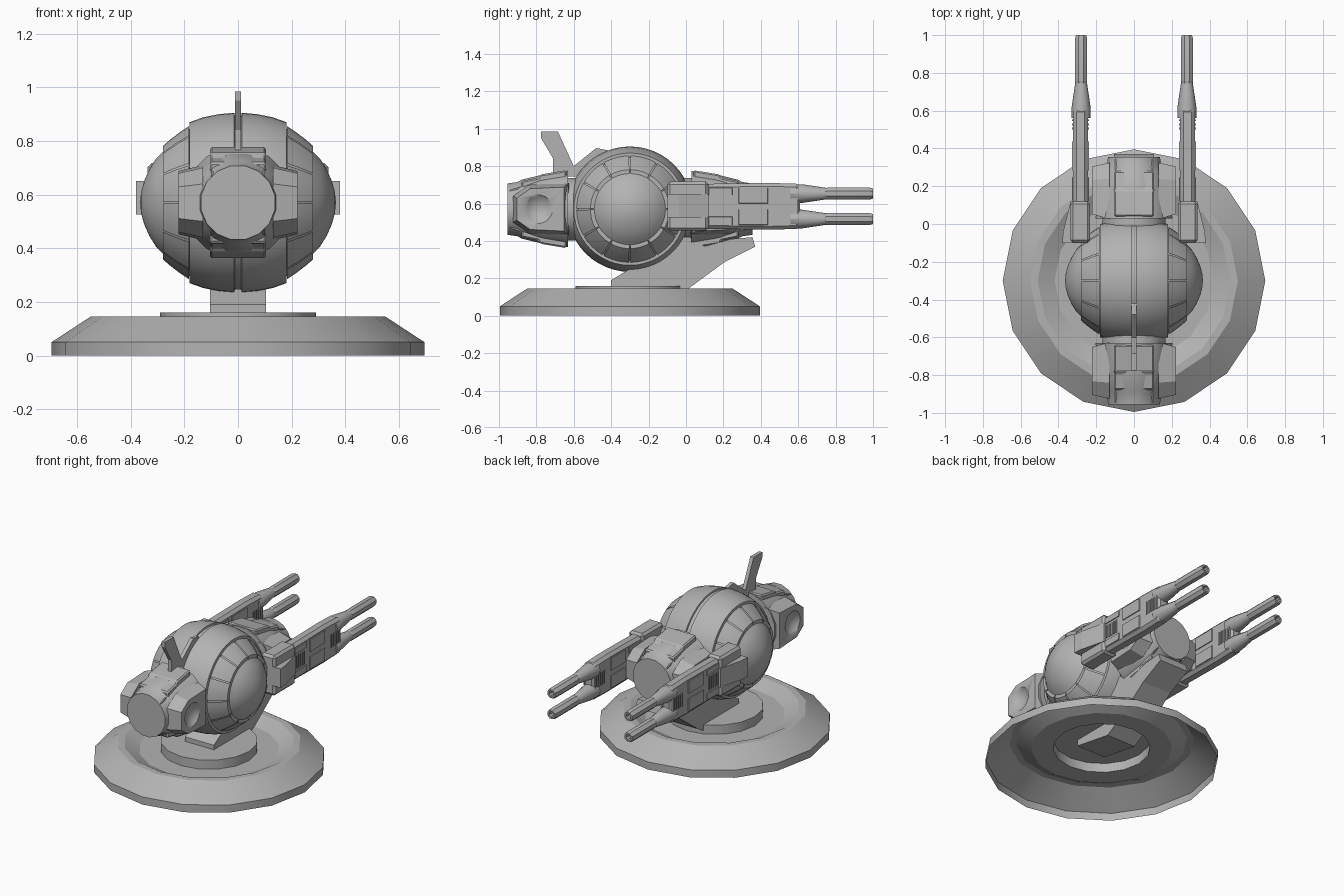
import bpy, bmesh
from math import sin, cos, pi, radians
from mathutils import Vector

if "Cube" in bpy.data.objects:
    bpy.data.objects.remove(bpy.data.objects["Cube"])

grey = bpy.data.materials.new("hull_grey")
grey.use_nodes = True
grey.diffuse_color = (0.45, 0.45, 0.45, 1)
grey.node_tree.nodes["Principled BSDF"].inputs["Base Color"].default_value = (0.45, 0.45, 0.45, 1)

BALL = Vector((0, -0.3, 0.57))


def finish(name, bm, smooth=None, bevel=0):
    bmesh.ops.remove_doubles(bm, verts=bm.verts, dist=0.0005)
    bmesh.ops.recalc_face_normals(bm, faces=bm.faces)
    mesh = bpy.data.meshes.new(name)
    bm.to_mesh(mesh)
    bm.free()
    mesh.materials.append(grey)
    ob = bpy.data.objects.new(name, mesh)
    bpy.context.collection.objects.link(ob)
    if bevel:
        mod = ob.modifiers.new("Bevel", "BEVEL")
        mod.width, mod.segments = bevel, 1
    if smooth:
        bpy.ops.object.select_all(action="DESELECT")
        ob.select_set(True)
        bpy.context.view_layer.objects.active = ob
        bpy.ops.object.shade_smooth_by_angle(angle=radians(smooth))
    return ob


def lathe(name, profile, axis, centre, sides=32, smooth=30, start=0, sweep=2 * pi, limit=None):
    """Turn (distance along axis, radius) points about an axis."""
    bm = bmesh.new()
    rings = []
    for i in range(sides + 1):
        a = start + sweep * i / sides
        ring = []
        for d, r in profile:
            u, v = r * cos(a), r * sin(a)
            p = Vector({"x": (d, u, v), "y": (u, d, v), "z": (u, v, d)}[axis])
            if limit:
                p.y = max(-limit, min(limit, p.y))
            ring.append(bm.verts.new(p + Vector(centre)))
        rings.append(ring)
    for a, b in zip(rings, rings[1:]):
        for j in range(len(profile) - 1):
            bm.faces.new((a[j], a[j + 1], b[j + 1], b[j]))
    return finish(name, bm, smooth)


def prism(name, profile, x0, x1, scale=1, bevel=0, smooth=None):
    """Extrude a (y, z) outline from x0 to x1, scaling the far end."""
    bm = bmesh.new()
    cy = sum(p[0] for p in profile) / len(profile)
    cz = sum(p[1] for p in profile) / len(profile)
    near = [bm.verts.new((x0, y, z)) for y, z in profile]
    far = [bm.verts.new((x1, cy + (y - cy) * scale, cz + (z - cz) * scale)) for y, z in profile]
    bm.faces.new(near)
    bm.faces.new(far)
    for i in range(len(profile)):
        k = (i + 1) % len(profile)
        bm.faces.new((near[i], near[k], far[k], far[i]))
    return finish(name, bm, smooth, bevel)


def rect(y0, y1, z0, z1):
    return [(y0, z0), (y1, z0), (y1, z1), (y0, z1)]


# Round base: open underneath, with a groove and a raised centre disc
lathe("base", [(0, 0.695), (0.05, 0.695), (0.145, 0.55), (0.145, 0.51), (0.1, 0.42),
               (0.1, 0.29), (0.16, 0.29), (0.16, 0)], "z", (0, -0.3, 0), 16, 25)

# Slanted support between base and body
prism("support", [(-0.4, 0.12), (-0.4, 0.19), (-0.22, 0.3), (-0.1, 0.42), (0.02, 0.42), (0.1, 0.37),
                  (0.24, 0.41), (0.355, 0.42), (0.37, 0.37), (0.21, 0.29), (0.02, 0.15), (-0.12, 0.07)],
      -0.105, 0.105)

# Body: stepped ball with a seam, panel rings and side domes
half = [(0.012, 0.325), (0.014, 0.335), (0.07, 0.33), (0.13, 0.318), (0.18, 0.3), (0.18, 0.275),
        (0.215, 0.25), (0.25, 0.225), (0.28, 0.19), (0.305, 0.165), (0.33, 0.125), (0.35, 0.08), (0.361, 0.04), (0.365, 0)]
lathe("body", [(-d, r) for d, r in reversed(half)] + half, "x", BALL, 48, 32, limit=0.308)
step = 2 * pi / 12
for side, s in (("left", 1), ("right", -1)):
    for i in range(12):
        lathe(f"{side}_body_panel", [(s * 0.18, 0.26), (s * 0.183, 0.285), (s * 0.22, 0.26),
                                     (s * 0.255, 0.233), (s * 0.28, 0.211), (s * 0.28, 0.18)],
              "x", BALL, 4, 32, i * step + 0.015, step - 0.03)

# Top fin
prism("fin", [(-0.775, 0.985), (-0.685, 0.985), (-0.6, 0.8), (-0.48, 0.897), (-0.42, 0.885),
              (-0.45, 0.75), (-0.71, 0.74), (-0.71, 0.84), (-0.775, 0.95)], -0.012, 0.012)

# Front and rear pods are mirror copies about the ball
for end, e in (("front", 1), ("rear", -1)):
    def flip(points, up=1):
        return [(-0.3 + e * (y + 0.3), 0.57 + up * (z - 0.57)) for y, z in points]

    lathe(end + "_pod", [(e * (y + 0.3), r) for y, r in
                         [(-0.59, 0), (-0.59, 0.17), (-0.63, 0.17), (-0.63, 0.208), (-0.78, 0.185),
                          (-0.88, 0.16), (-0.9, 0.148), (-0.955, 0.14), (-0.955, 0)]],
          "y", BALL, 16, 25, start=pi / 16)
    for up, label in ((1, "top"), (-1, "bottom")):
        prism(f"{end}_pod_{label}_plate",
              flip([(-0.64, 0.62), (-0.64, 0.778), (-0.78, 0.755), (-0.79, 0.738), (-0.88, 0.72), (-0.88, 0.62)], up),
              -0.105, 0.105, bevel=0.008)
        prism(f"{end}_pod_{label}_lip", flip([(-0.87, 0.62), (-0.87, 0.695), (-0.945, 0.67), (-0.945, 0.62)], up),
              -0.1, 0.1)
    # Side blisters with a round dish
    for side, s in (("left", 1), ("right", -1)):
        blister = prism(f"{end}_pod_{side}_blister",
                        flip([(-0.625, 0.43), (-0.625, 0.71), (-0.84, 0.7), (-0.925, 0.64), (-0.925, 0.5), (-0.84, 0.44)]),
                        s * 0.13, s * 0.222, 0.84, smooth=15)
        cy = -0.3 - e * 0.49
        bm = bmesh.new()
        bmesh.ops.create_uvsphere(bm, u_segments=24, v_segments=16, radius=0.11)
        bmesh.ops.translate(bm, verts=bm.verts, vec=(s * 0.3, cy, 0.57))
        cutter = finish("dish_cutter", bm, 30)
        cutter.hide_render = True
        cutter.hide_viewport = True
        cutter.display_type = "WIRE"
        mod = blister.modifiers.new("Dish", "BOOLEAN")
        mod.object, mod.operation, mod.solver = cutter, "DIFFERENCE", "EXACT"

# Twin guns on each side
for side, s in (("left", 1), ("right", -1)):
    prism(side + "_gun_mount", rect(-0.1, 0.12, 0.455, 0.718), s * 0.232, s * 0.337, bevel=0.015)
    # Wedge on the outside of the mount
    bm = bmesh.new()
    bottom = [bm.verts.new((s * x, y, 0.525)) for x, y in ((0.3, -0.1), (0.38, -0.1), (0.375, -0.04), (0.335, 0.12), (0.3, 0.12))]
    cap = bmesh.ops.extrude_face_region(bm, geom=[bm.faces.new(bottom)])["geom"]
    bmesh.ops.translate(bm, verts=[v for v in cap if isinstance(v, bmesh.types.BMVert)], vec=(0, 0, 0.125))
    finish(side + "_mount_wedge", bm)

    prism(side + "_gun_housing", [(0.1, 0.465), (0.1, 0.705), (0.45, 0.71), (0.61, 0.705), (0.61, 0.465), (0.45, 0.46)],
          s * 0.243, s * 0.322, bevel=0.018)
    for x0, x1, face in ((0.318, 0.327, "outer"), (0.247, 0.238, "inner")):
        for y0, y1, z0, z1 in ((0.12, 0.25, 0.645, 0.685), (0.28, 0.44, 0.6, 0.685),
                               (0.28, 0.44, 0.485, 0.57), (0.12, 0.25, 0.485, 0.53)):
            prism(f"{side}_gun_{face}_panel", rect(y0, y1, z0, z1), s * x0, s * x1, 0.95)
        for first in (0.13, 0.5):
            for i in range(5):
                y = first + 0.022 * i
                prism(f"{side}_gun_{face}_vent", rect(y, y + 0.01, 0.545, 0.63), s * x0, s * x1)
    for z, label in ((0.653, "upper"), (0.517, "lower")):
        lathe(f"{side}_{label}_barrel_sleeve", [(0.56, 0), (0.56, 0.05), (0.62, 0.05), (0.755, 0.03), (0.755, 0)],
              "y", (s * 0.28, 0, z), 12)
        lathe(f"{side}_{label}_barrel", [(0.735, 0), (0.735, 0.026), (0.755, 0.035), (0.98, 0.035), (1, 0.029),
                                         (1, 0.019), (0.93, 0.019), (0.93, 0)],
              "y", (s * 0.28, 0, z), 8, 20, start=pi / 8)
